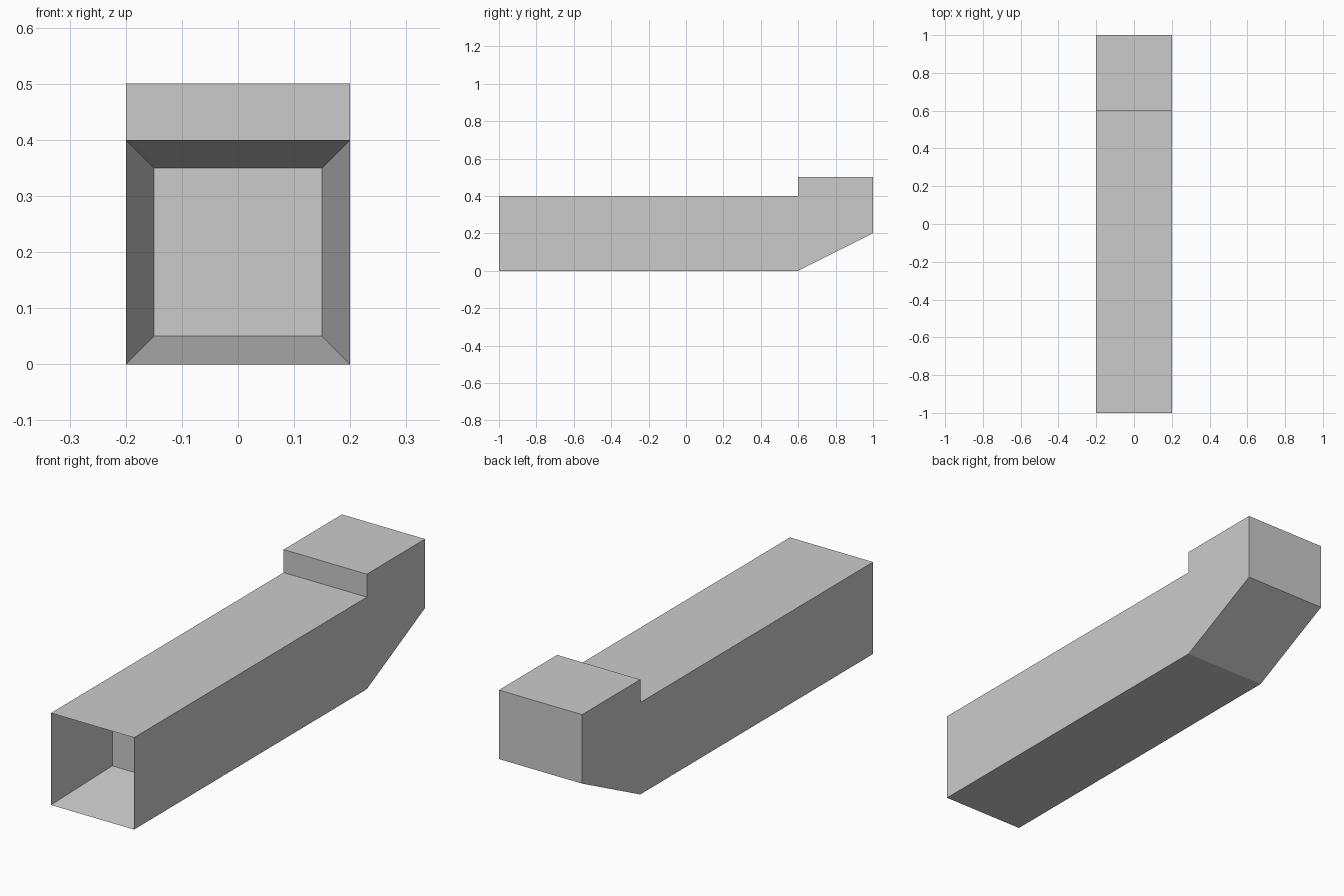
import bpy, bmesh
from mathutils import Vector

if "Cube" in bpy.data.objects:
    bpy.data.objects.remove(bpy.data.objects["Cube"])

HALF_WIDTH = 0.2
# Side profile (y, z): straight barrel, raised block and sloped underside at the back
PROFILE = [(-1, 0), (0.6, 0), (1, 0.2), (1, 0.5), (0.6, 0.5), (0.6, 0.4), (-1, 0.4)]

bm = bmesh.new()
side = bm.faces.new([bm.verts.new((-HALF_WIDTH, y, z)) for y, z in PROFILE])
ext = bmesh.ops.extrude_face_region(bm, geom=[side], use_keep_orig=True)
new_verts = [g for g in ext["geom"] if isinstance(g, bmesh.types.BMVert)]
bmesh.ops.translate(bm, verts=new_verts, vec=(2 * HALF_WIDTH, 0, 0))
bmesh.ops.recalc_face_normals(bm, faces=bm.faces[:])

# Tapered opening in the front end
front = min(bm.faces, key=lambda f: f.calc_center_median().y)
bmesh.ops.inset_region(bm, faces=[front], thickness=0.05, use_even_offset=True)
bmesh.ops.translate(bm, verts=front.verts[:], vec=Vector((0, 0.35, 0)))

mesh = bpy.data.meshes.new("hollow_barrel")
bm.to_mesh(mesh)
bm.free()
bpy.context.collection.objects.link(bpy.data.objects.new("hollow_barrel", mesh))
